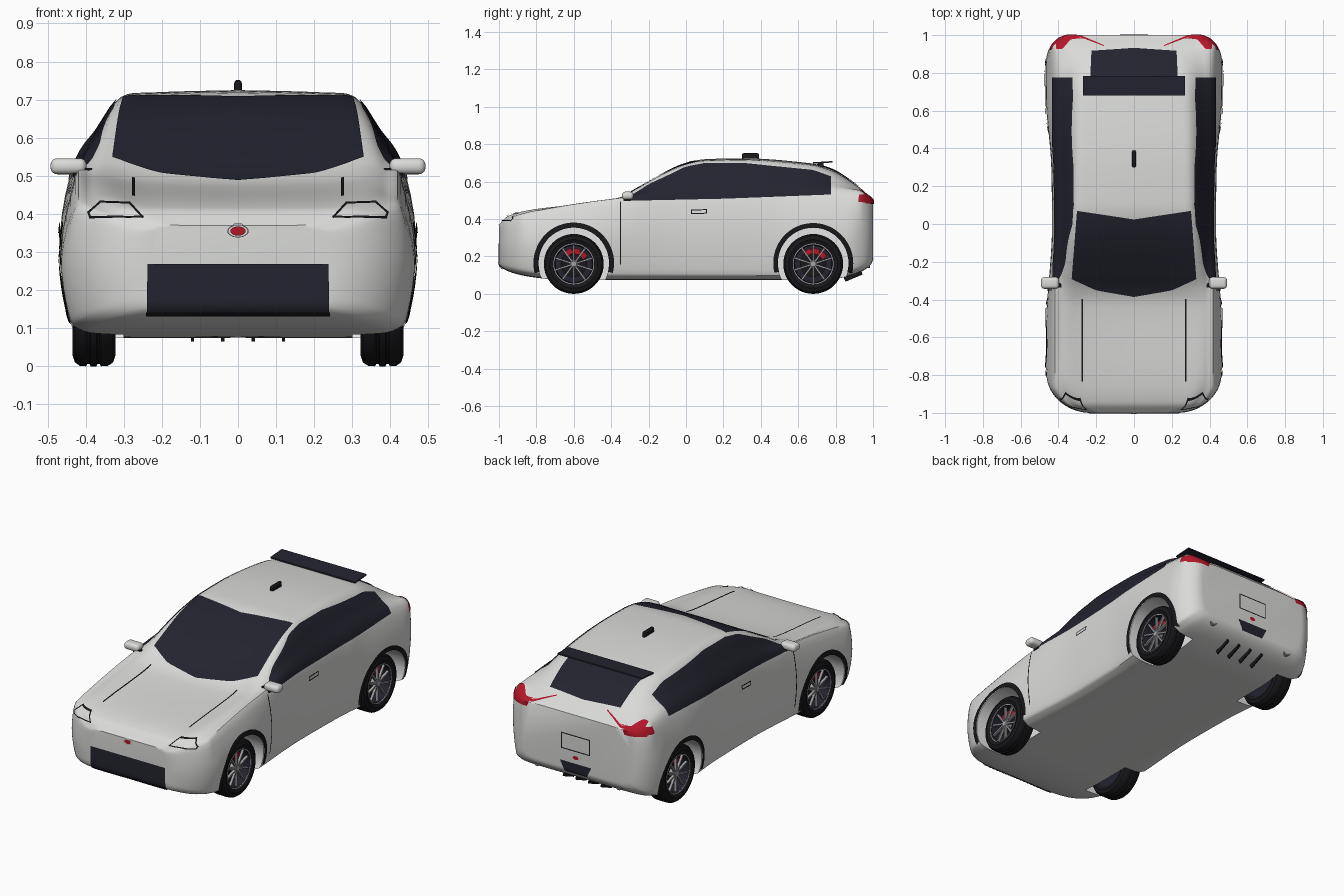
import bpy, bmesh, math
from mathutils import Vector, Matrix
from mathutils.bvhtree import BVHTree

if "Cube" in bpy.data.objects:
    bpy.data.objects.remove(bpy.data.objects["Cube"])


def material(name, r, g, b):
    m = bpy.data.materials.new(name)
    m.diffuse_color = (r, g, b, 1)
    m.use_nodes = True
    m.node_tree.nodes["Principled BSDF"].inputs["Base Color"].default_value = m.diffuse_color
    return m


PAINT = material("pale grey paint", .70, .71, .69)
GLASS = material("dark glass", .017, .017, .029)
BLACK = material("black rubber", .009, .009, .011)
RED = material("red", .45, .008, .022)
SILVER = material("silver", .38, .38, .40)
LINER = material("white liner", 1, 1, 1)


def finish(name, bm, mat, recalc=True):
    if recalc:
        bmesh.ops.recalc_face_normals(bm, faces=bm.faces)
    me = bpy.data.meshes.new(name)
    bm.to_mesh(me)
    bm.free()
    me.materials.append(mat)
    ob = bpy.data.objects.new(name, me)
    bpy.context.collection.objects.link(ob)
    return ob


def curve(pts, y):
    """Smooth height of a curve at y, without overshoot."""
    slope = [(b[1] - a[1]) / (b[0] - a[0]) for a, b in zip(pts, pts[1:])]

    def tangent(i):
        if i in (0, len(slope)):
            return slope[min(i, len(slope) - 1)]
        p, q = slope[i - 1], slope[i]
        return 2 * p * q / (p + q) if p * q > 0 else 0
    i = max(k for k in range(len(slope)) if k == 0 or pts[k][0] <= y)
    h = pts[i + 1][0] - pts[i][0]
    t = (y - pts[i][0]) / h
    return ((1 + 2*t) * (1 - t)**2 * pts[i][1] + t * (1 - t)**2 * h * tangent(i)
            + t*t * (3 - 2*t) * pts[i + 1][1] + t*t * (t - 1) * h * tangent(i + 1))


def spline(pts, n):
    """Catmull-Rom curve through 2D points."""
    out = []
    for i in range(len(pts) - 1):
        a, b, c, d = (pts[max(i - 1, 0)], pts[i], pts[i + 1], pts[min(i + 2, len(pts) - 1)])
        for k in range(n):
            t = k / n
            out.append(tuple(q + .5 * t * (r - p + t * (2*p - 5*q + 4*r - s + t * (3*(q - r) + s - p)))
                             for p, q, r, s in zip(a, b, c, d)))
    return out + [tuple(pts[-1])]


def resample(pts, n):
    """n + 1 evenly spaced points on a 2D polyline."""
    v = [Vector(p) for p in pts]
    total = sum((b - a).length for a, b in zip(v, v[1:]))
    out = []
    for k in range(n + 1):
        d = total * k / n
        for a, b in zip(v, v[1:]):
            seg = (b - a).length
            if d <= seg + 1e-7:
                break
            d -= seg
        out.append(a.lerp(b, min(d / seg, 1)))
    return out


# Body shell: guide curves along y
WIDTH = [(-1, .456), (-.6, .468), (0, .434), (.3, .438), (.7, .468), (1, .466)]
TOP = [(-1, .37), (-.95, .413), (-.85, .435), (-.42, .475), (-.34, .505), (-.27, .553), (-.01, .694),
       (.1, .72), (.3, .725), (.66, .699), (.77, .67), (.92, .575), (1, .505)]
CROWN = [(-1, 0), (-.8, .013), (-.4, .022), (-.27, .005), (.1, -.018), (.77, -.02), (.92, -.004), (1, 0)]
SHOULDER = [(-1, .345), (-.95, .385), (-.8, .43), (-.27, .502), (.92, .535), (1, .49)]
ROOF_EDGE = [(-1, .19), (-.95, .29), (-.8, .34), (-.27, .342), (.1, .311), (.5, .306), (.77, .287), (1, .22)]


def rounding(d, length):
    """0 at an end of the car, 1 past the given length."""
    return math.sqrt(1 - max(1 - d / length, 0) ** 2)


def section(y):
    nose, tail = max(1 + y, 0), max(1 - y, 0)
    w = curve(WIDTH, y) * (.5 + .5 * rounding(nose, .2)) * (.75 + .25 * rounding(tail, .15))
    zb = .075 + .09 * (1 - rounding(nose, .4)) + .115 * (1 - rounding(tail, .3))
    ws, zs, we, zt = min(.96 * w, .428), curve(SHOULDER, y), curve(ROOF_EDGE, y), curve(TOP, y)
    ze = zt + curve(CROWN, y)
    half = [(0, zb), (.7*w, zb), (.9*w, zb + .014), (.962*w, zb + .055), (w, zb + .58*(zs - zb)),
            (ws, zs), ((ws + we)/2 + .004, (zs + ze)/2 + .004), (we, ze), (.7*we, ze + .7*(zt - ze)), (0, zt)]
    pts = spline(half, 4)
    return [(x, y, z) for x, z in pts] + [(-x, y, z) for x, z in pts[-2:0:-1]]


bm = bmesh.new()
rings = [[bm.verts.new(p) for p in section(-math.cos(math.pi * k / 90))] for k in range(91)]
for r0, r1 in zip(rings, rings[1:]):
    for i in range(len(r0)):
        j = (i + 1) % len(r0)
        bm.faces.new((r0[i], r0[j], r1[j], r1[i]))
bm.faces.new(rings[0])
bm.faces.new(rings[-1])
bmesh.ops.recalc_face_normals(bm, faces=bm.faces)
TREE = BVHTree.FromBMesh(bm)
body = finish("body_shell", bm, PAINT)

# Surface plates: 2D grids cast onto the shell
VIEWS = {"right": (lambda a, b: (3, a, b), (-1, 0, 0)), "left": (lambda a, b: (-3, a, b), (1, 0, 0)),
         "front": (lambda a, b: (a, -3, b), (0, 1, 0)), "back": (lambda a, b: (a, 3, b), (0, -1, 0)),
         "top": (lambda a, b: (a, b, 3), (0, 0, -1))}
SIDES = ((1, "right"), (-1, "left"))


def plate(name, rows, view, mat, lift=.004):
    start, d = VIEWS[view][0], Vector(VIEWS[view][1])
    bm = bmesh.new()
    grid = []
    for row in rows:
        hits = [TREE.ray_cast(Vector(start(*p)), d) for p in row]
        grid.append([bm.verts.new(h[0] + h[1] * lift) if h[0] else None for h in hits])
    for r0, r1 in zip(grid, grid[1:]):
        for i in range(len(r0) - 1):
            q = (r0[i], r0[i + 1], r1[i + 1], r1[i])
            if None not in q:
                f = bm.faces.new(q)
                f.normal_update()
                if f.normal.dot(d) > 0:
                    f.normal_flip()
    return finish(name, bm, mat, False)


def panel(name, top, bottom, view, mat, n=24, m=10, lift=.004):
    a, b = resample(top, n), resample(bottom, n)
    plate(name, [[p.lerp(q, k / m) for p, q in zip(a, b)] for k in range(m + 1)], view, mat, lift)


def line(name, pts, view, mat=BLACK, width=.006):
    for k, (p, q) in enumerate(zip(pts, pts[1:])):
        p, q = Vector(p), Vector(q)
        t = (q - p).normalized() * width / 2
        o = Vector((-t.y, t.x))
        panel(f"{name}_{k}", [p - t + o, q + t + o], [p - t - o, q + t - o], view, mat, 12, 1, .005)


def arc(name, c, r0, r1, a0, a1, view, mat, n=48, squash=1):
    ang = [math.radians(a0 + (a1 - a0) * k / n) for k in range(n + 1)]
    plate(name, [[(c[0] + r*math.cos(t), c[1] + squash*r*math.sin(t)) for t in ang]
                 for r in (r0, (r0 + r1)/2, r1)], view, mat, .005)


# Glass
panel("windshield", [(-.30, .07), (0, .025), (.30, .07)],
      [(-.33, -.29), (-.2, -.35), (0, -.385), (.2, -.35), (.33, -.29)], "top", GLASS, 30, 20)
panel("rear_window", [(-.235, .70), (.235, .70)], [(-.225, .915), (0, .93), (.225, .915)], "top", GLASS, 20, 12)
for s, v in SIDES:
    panel("side_window_" + v, [(-.31, .512), (-.2, .583), (0, .678), (.1, .697), (.3, .698), (.68, .66), (.775, .625)],
          [(-.31, .497), (.2, .508), (.775, .53)], v, GLASS, 40, 10)
    # Doors, arches and lights on each side
    line("door_seam_" + v, [(-.35, .16), (-.35, .49)], v)
    line("door_handle_" + v, [(.03, .428), (.11, .431), (.11, .45), (.03, .447), (.03, .428)], v, width=.005)
    arc("front_arch_trim_" + v, (-.6, .165), .188, .215, -14, 194, v, BLACK)
    arc("rear_arch_trim_" + v, (.68, .165), .188, .213, -14, 194, v, BLACK)
    line("hood_seam_" + v, [(s*.275, -.83), (s*.275, -.40)], "top", width=.008)
    line("headlight_outline_" + v, [(s*.25, .39), (s*.285, .425), (s*.36, .428), (s*.39, .402),
                                    (s*.385, .39), (s*.25, .39)], "front", width=.005)
    panel("tail_light_side_" + v, [(.925, .53), (.995, .528)], [(.92, .49), (.995, .488)], v, RED, 10, 5)
    panel("tail_light_" + v, [(s*.30, .505), (s*.42, .528)], [(s*.31, .478), (s*.425, .482)], "back", RED, 12, 5)
    panel("tail_light_top_" + v, [(s*.16, .94), (s*.28, .985), (s*.335, .975), (s*.38, .925), (s*.41, .925)],
          [(s*.16, .945), (s*.28, .996), (s*.38, .99), (s*.41, .96)], "top", RED, 24, 4)

# Front and rear fascia details
panel("grille", [(-.238, .268), (.238, .268)], [(-.238, .135), (.238, .135)], "front", GLASS)
line("grille_lip", [(-.236, .14), (.236, .14)], "front", width=.01)
arc("front_oval", (0, .355), 0, .02, 0, 360, "front", RED, squash=.6)
arc("front_oval_rim", (0, .355), .025, .028, 0, 360, "front", SILVER, squash=.6)
line("plate_frame", [(-.09, .30), (.09, .30), (.09, .387), (-.09, .387), (-.09, .30)], "back")
arc("rear_oval", (0, .262), 0, .018, 0, 360, "back", RED, squash=.6)
panel("diffuser", [(-.10, .228), (.10, .228)], [(-.07, .17), (.07, .17)], "back", GLASS)


# Solid parts
def box(name, size, loc, mat, rot=None, bevel=0):
    bm = bmesh.new()
    bmesh.ops.create_cube(bm, size=1)
    bmesh.ops.scale(bm, vec=size, verts=bm.verts)
    if bevel:
        bmesh.ops.bevel(bm, geom=bm.edges[:], offset=bevel, segments=4, profile=.5, affect='EDGES')
    bm.transform(Matrix.Translation(loc) @ (rot or Matrix()))
    return finish(name, bm, mat)


def lathe(name, profile, c, mat, s=1, n=48, axis="x"):
    """Turn a closed (offset, radius) profile round an axis through c."""
    bm = bmesh.new()
    rows = []
    for k in range(n):
        u, w = math.cos(2 * math.pi * k / n), math.sin(2 * math.pi * k / n)
        rows.append([bm.verts.new((s*o, c[1] + r*u, c[2] + r*w) if axis == "x" else
                                  (c[0] + r*u, o, c[2] + r*w)) for o, r in profile])
    for k in range(n):
        a, b = rows[k], rows[(k + 1) % n]
        for i in range(len(profile)):
            j = (i + 1) % len(profile)
            bm.faces.new((a[i], a[j], b[j], b[i]))
    bmesh.ops.remove_doubles(bm, verts=bm.verts, dist=1e-5)
    return finish(name, bm, mat)


box("spoiler", (.54, .105, .008), (0, .732, .703), GLASS, Matrix.Rotation(.06, 4, 'X'))
box("roof_antenna", (.02, .09, .06), (0, .345, .722), BLACK, bevel=.009)
for s, v in SIDES:
    box("spoiler_stand_" + v, (.012, .03, .03), (s*.2, .72, .688), GLASS)
    box("mirror_" + v, (.095, .062, .042), (s*.445, -.312, .525), PAINT, bevel=.018)
    box("mirror_stalk_" + v, (.05, .04, .025), (s*.408, -.315, .508), BLACK)
    lathe("exhaust_" + v, [(.90, .026), (.985, .026), (.985, .02), (.90, .02)], (s*.26, 0, .165), SILVER, 1, 20, "y")
for x in (-.12, -.04, .04, .12):
    box("diffuser_fin", (.008, .10, .045), (x, .89, .105), BLACK, Matrix.Rotation(.4, 4, 'X'))

# Wheels and the wells cut for them
TREAD = [(x + dx, r) for x in (.363, .39) for dx, r in ((-.003, .16), (0, .154), (.006, .154), (.009, .16))]
TYRE = [(.33, .108), (.321, .13), (.328, .15), (.342, .159)] + TREAD + [(.415, .159), (.428, .15), (.435, .13), (.426, .108)]
for yc, end in ((-.6, "front"), (.68, "rear")):
    for s, v in SIDES:
        tag, c = f"_{end}_{v}", (0, yc, .16)
        well = lathe("well_cutter" + tag, [(.30, 0), (.30, .19), (.6, .19), (.6, 0)], (0, yc, .165), LINER, s)
        mod = body.modifiers.new("well", 'BOOLEAN')
        mod.operation, mod.solver, mod.object = 'DIFFERENCE', 'EXACT', well
        mod.material_mode = 'TRANSFER'
        bpy.context.view_layer.objects.active = body
        bpy.ops.object.modifier_apply(modifier=mod.name)
        bpy.data.objects.remove(well)
        lathe("tyre" + tag, TYRE, c, BLACK, s)
        lathe("rim" + tag, [(.33, 0), (.33, .11), (.425, .11), (.425, .103), (.37, .099), (.37, 0)], c, GLASS, s)
        lathe("rim_lip" + tag, [(.424, .104), (.429, .104), (.429, .109), (.424, .109)], c, SILVER, s)
        lathe("brake_disc" + tag, [(.368, 0), (.368, .07), (.382, .07), (.382, 0)], c, BLACK, s, 32)
        lathe("hub" + tag, [(.38, 0), (.38, .022), (.415, .022), (.42, .015), (.42, 0)], c, SILVER, s, 20)
        for k in range(10):
            rot = Matrix.Rotation(2 * math.pi * k / 10, 4, 'X')
            box("spoke" + tag, (.014, .009, .088), Vector((s*.411, yc, .16)) + rot @ Vector((0, 0, .06)), SILVER, rot)
        for a in (-45, -10, 25):
            rot = Matrix.Rotation(math.radians(a), 4, 'X')
            box("caliper" + tag, (.02, .042, .03), Vector((s*.388, yc, .16)) + rot @ Vector((0, 0, .068)), RED, rot)

# Smooth shading with sharp edges kept
bpy.ops.object.select_all(action='SELECT')
bpy.context.view_layer.objects.active = body
bpy.ops.object.shade_smooth_by_angle(angle=math.radians(35))
